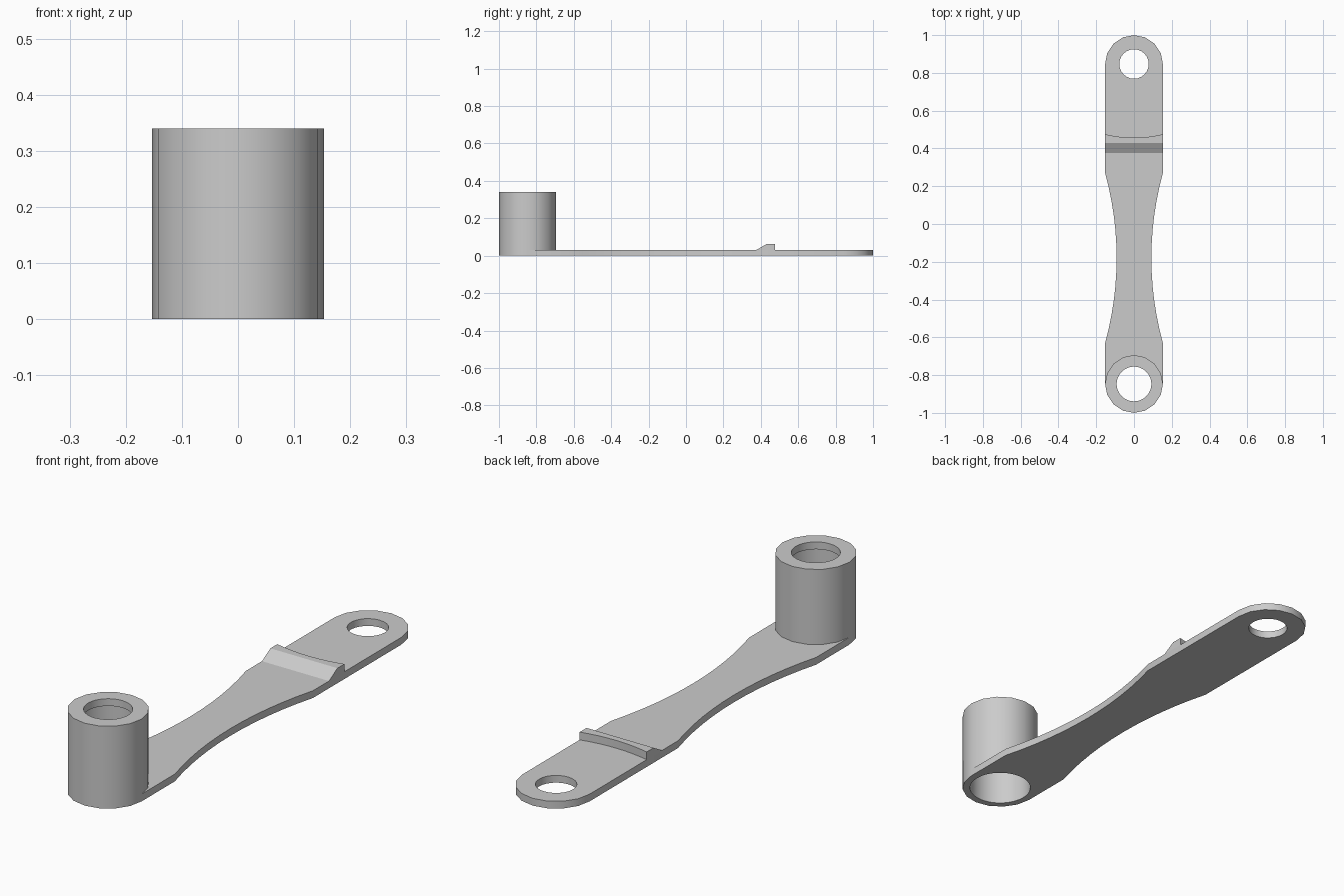
import bpy
import bmesh
from math import sin, cos, pi, radians

cube = bpy.data.objects.get("Cube")
if cube:
    bpy.data.objects.remove(cube, do_unlink=True)

R = 0.153            # half width of the arm and radius of both ends
END = 1 - R          # distance of both end centres from the middle
THICK = 0.03         # plate thickness
HEIGHT = 0.34        # sleeve height

grey = bpy.data.materials.new("plain grey")
grey.use_nodes = True
colour = (0.6, 0.6, 0.6, 1)
grey.diffuse_color = colour
grey.node_tree.nodes["Principled BSDF"].inputs["Base Color"].default_value = colour


def finish(name, bm):
    bmesh.ops.recalc_face_normals(bm, faces=bm.faces)
    mesh = bpy.data.meshes.new(name)
    bm.to_mesh(mesh)
    bm.free()
    mesh.materials.append(grey)
    obj = bpy.data.objects.new(name, mesh)
    bpy.context.collection.objects.link(obj)
    bpy.ops.object.select_all(action='DESELECT')
    obj.select_set(True)
    bpy.context.view_layer.objects.active = obj
    bpy.ops.object.shade_smooth_by_angle(angle=radians(30))
    return obj


def arc(cy, radius, start, stop, steps):
    angles = [start + (stop - start) * i / steps for i in range(steps + 1)]
    return [(radius * cos(a), cy + radius * sin(a)) for a in angles]


def add_loop(bm, points, z=0):
    verts = [bm.verts.new((x, y, z)) for x, y in points]
    edges = [bm.edges.new((v, verts[i - 1])) for i, v in enumerate(verts)]
    return verts, edges


# Arm plate: rounded end with a hole, waisted middle, other end hugging the sleeve
waist_y, half_len, depth = -0.18, 0.45, 0.061
curve_r = (half_len ** 2 + depth ** 2) / (2 * depth)
side = []
for i in range(13):
    d = -half_len + 2 * half_len * i / 12
    x = R - depth + curve_r - (curve_r ** 2 - d ** 2) ** 0.5
    side.append((x, waist_y + d))
outline = (side + arc(END, R, 0, pi, 8)
           + [(-x, y) for x, y in reversed(side)]
           + arc(-END, R, pi, 0, 8))

bm = bmesh.new()
edges = add_loop(bm, outline)[1] + add_loop(bm, arc(END, 0.078, 0, 2 * pi, 24)[:-1])[1]
bmesh.ops.triangle_fill(bm, edges=edges, use_beauty=True, use_dissolve=False)
extruded = bmesh.ops.extrude_face_region(bm, geom=bm.faces[:], use_keep_orig=True)
top = [v for v in extruded["geom"] if isinstance(v, bmesh.types.BMVert)]
bmesh.ops.translate(bm, verts=top, vec=(0, 0, THICK))
finish("arm_plate", bm)

# Stop ridge: sloping front, flat top and a gently curved back wall
bm = bmesh.new()
sections = []
for i in range(9):
    u = -1 + i / 4
    back = 0.457 + 0.018 * u * u
    profile = [(0.375, THICK), (0.43, 0.062), (back, 0.062), (back, THICK)]
    sections.append([bm.verts.new((u * R, y, z)) for y, z in profile])
for a, b in zip(sections, sections[1:]):
    for j in range(3):
        bm.faces.new((a[j], a[j + 1], b[j + 1], b[j]))
bm.faces.new(sections[0])
bm.faces.new(sections[-1])
finish("stop_ridge", bm)

# Sleeve: wide bore from below, narrower lip around the top opening
bm = bmesh.new()


def ring(radius, z, sides):
    return add_loop(bm, arc(-END, radius, 0, 2 * pi, sides)[:-1], z)[1]


lip_z = HEIGHT - 0.03
outer_low, outer_high = ring(R, 0, 16), ring(R, HEIGHT, 16)
lip_high, lip_low = ring(0.092, HEIGHT, 32), ring(0.092, lip_z, 32)
bore_high, bore_low = ring(0.123, lip_z, 32), ring(0.123, 0, 32)
for a, b in ((outer_low, outer_high), (lip_high, lip_low),
             (lip_low, bore_high), (bore_high, bore_low)):
    bmesh.ops.bridge_loops(bm, edges=a + b)
for a, b in ((outer_high, lip_high), (bore_low, outer_low)):
    bmesh.ops.triangle_fill(bm, edges=a + b, use_beauty=True, use_dissolve=False)
finish("sleeve", bm)
